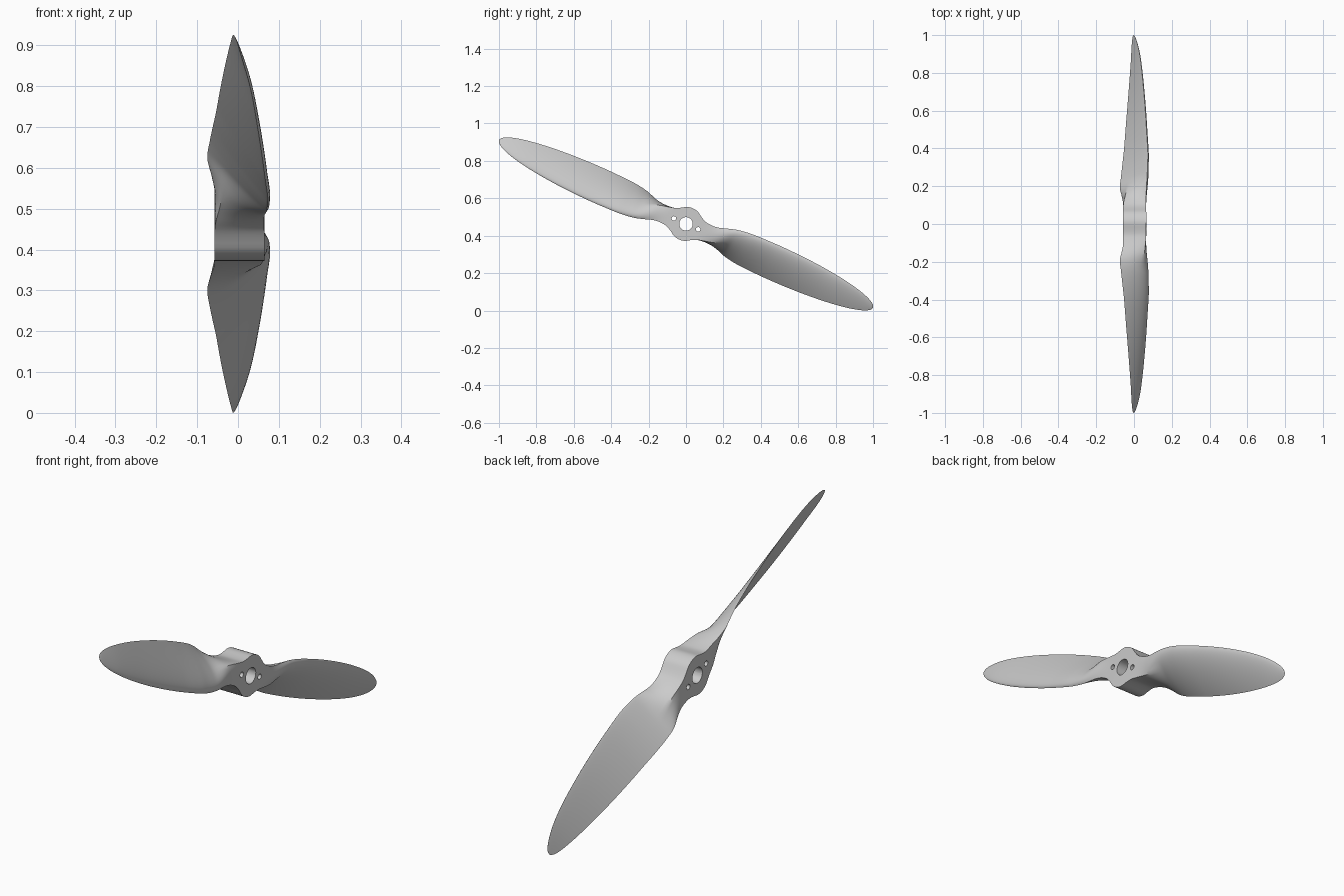
import bpy, bmesh, math
from mathutils import Vector, Matrix

if "Cube" in bpy.data.objects:
    bpy.data.objects.remove(bpy.data.objects["Cube"])

TILT = math.radians(24.2)      # blade line leans in the YZ plane
ZC = 0.463                     # hub centre height
MID, SEMI = 0.5, 0.595         # start and length of the elliptical tip
U = Vector((0, -math.cos(TILT), math.sin(TILT)))   # along the blade
V = Vector((0, math.sin(TILT), math.cos(TILT)))    # across the blade
C = Vector((0, 0, ZC))

# Outline half-widths: station, trailing side, leading side
WIDTH = [(0, .091, .091), (.03, .086, .086), (.06, .068, .068), (.085, .055, .055),
         (.11, .050, .050), (.14, .048, .049), (.175, .050, .055), (.21, .058, .067),
         (.255, .073, .081), (.31, .083, .091), (.37, .088, .096), (.44, .090, .098),
         (.5, .091, .099), (1.1, .091, .099)]
# Axial position: station, leading edge, trailing edge, section thickness
PITCH = [(0, .065, -.058, .04), (.14, .064, -.058, .04), (.19, .066, -.066, .04),
         (.24, .069, -.075, .036), (.31, .072, -.069, .03), (.37, .073, -.063, .027),
         (.5, .066, -.051, .023), (.76, .0535, -.0365, .019), (.96, .043, -.031, .016),
         (1.1, .026, -.034, .014)]


def sample(table, u):
    """Smooth cubic interpolation through a table."""
    def slope(i, k):
        if i in (0, len(table) - 1):
            return 0 if i == 0 else (table[i][k] - table[i-1][k]) / (table[i][0] - table[i-1][0])
        return (table[i+1][k] - table[i-1][k]) / (table[i+1][0] - table[i-1][0])
    i = max(j for j in range(len(table) - 1) if table[j][0] <= u)
    h = table[i+1][0] - table[i][0]
    t = (u - table[i][0]) / h
    out = []
    for k in range(1, len(table[0])):
        a, b = table[i][k], table[i+1][k]
        out.append((2*t**3 - 3*t*t + 1) * a + (t**3 - 2*t*t + t) * h * slope(i, k)
                   + (3*t*t - 2*t**3) * b + (t**3 - t*t) * h * slope(i+1, k))
    return out


N, M = 8, 12                   # points on the hub face and hub side of a section


def section(u):
    """Ring that blends from the hub's rectangle to a cambered blade section."""
    top, bot = sample(WIDTH, u)
    le, te, thick = sample(PITCH, u)
    f = math.sqrt(max(0, 1 - ((u - MID) / SEMI) ** 2)) if u > MID else 1
    mid, half = (le + te) / 2, (le - te) / 2 * f
    le, te, top, bot, thick = mid + half, mid - half, top * f, bot * f, thick * f
    w = min(1, max(0, (u - .08) / .19))
    w = w * w * (3 - 2 * w)
    b, a = Vector((le, -bot)), Vector((le, top))
    d, c = Vector((te, top)), Vector((te, -bot))
    chord = d - b
    normal = Vector((chord.y, -chord.x)).normalized() if f > 0 else Vector((0, 0))
    pts = []
    for start, corner, end, upper in ((b, a, d, True), (d, c, b, False)):
        for i in range(N + M):
            box = start.lerp(corner, i / N) if i < N else corner.lerp(end, (i - N) / M)
            s = .5 - .5 * math.cos(math.pi * i / (N + M))
            if not upper:
                s = 1 - s
            bulge = 2.6 * math.sqrt(max(0, s)) * (1 - s) * thick
            foil = b + chord * s + normal * (bulge if upper else -.1 * bulge)
            p = box.lerp(foil, w)
            pts.append(C + Vector((p.x, 0, 0)) + U * u + V * p.y)
    return pts


# Half propeller lofted from hub centre to tip, then rotated for the other half
stations = [MID * i / 50 for i in range(50)]
stations += [MID + SEMI * math.sin(math.pi / 2 * i / 30) for i in range(31)]
bm = bmesh.new()
rings = [[bm.verts.new(p) for p in section(u)] for u in stations]
for r, q in zip(rings, rings[1:]):
    for i in range(len(r)):
        j = (i + 1) % len(r)
        bm.faces.new((r[i], r[j], q[j], q[i]))
copy = bmesh.ops.duplicate(bm, geom=bm.verts[:] + bm.edges[:] + bm.faces[:])
bmesh.ops.rotate(bm, cent=C, matrix=Matrix.Rotation(math.pi, 3, 'X'),
                 verts=[g for g in copy['geom'] if isinstance(g, bmesh.types.BMVert)])
bmesh.ops.remove_doubles(bm, verts=bm.verts[:], dist=1e-5)
bmesh.ops.recalc_face_normals(bm, faces=bm.faces[:])
mesh = bpy.data.meshes.new("propeller")
bm.to_mesh(mesh)
bm.free()
prop = bpy.data.objects.new("propeller", mesh)
bpy.context.collection.objects.link(prop)
bpy.context.view_layer.objects.active = prop

# Shaft hole and two bolt holes
for offset, radius in ((0, .036), (.071, .012), (-.071, .012)):
    bpy.ops.mesh.primitive_cylinder_add(vertices=32, radius=radius, depth=.4,
                                        location=C + U * offset, rotation=(0, math.pi / 2, 0))
    cutter = bpy.context.object
    cutter.name = "hole_cutter"
    cutter.hide_render = True
    mod = prop.modifiers.new("hole", 'BOOLEAN')
    mod.operation, mod.solver, mod.object = 'DIFFERENCE', 'EXACT', cutter
    bpy.context.view_layer.objects.active = prop
    bpy.ops.object.modifier_apply(modifier=mod.name)
    bpy.data.objects.remove(cutter)

bpy.ops.object.select_all(action='DESELECT')
prop.select_set(True)
bpy.context.view_layer.objects.active = prop
bpy.ops.object.shade_smooth_by_angle(angle=math.radians(35))
